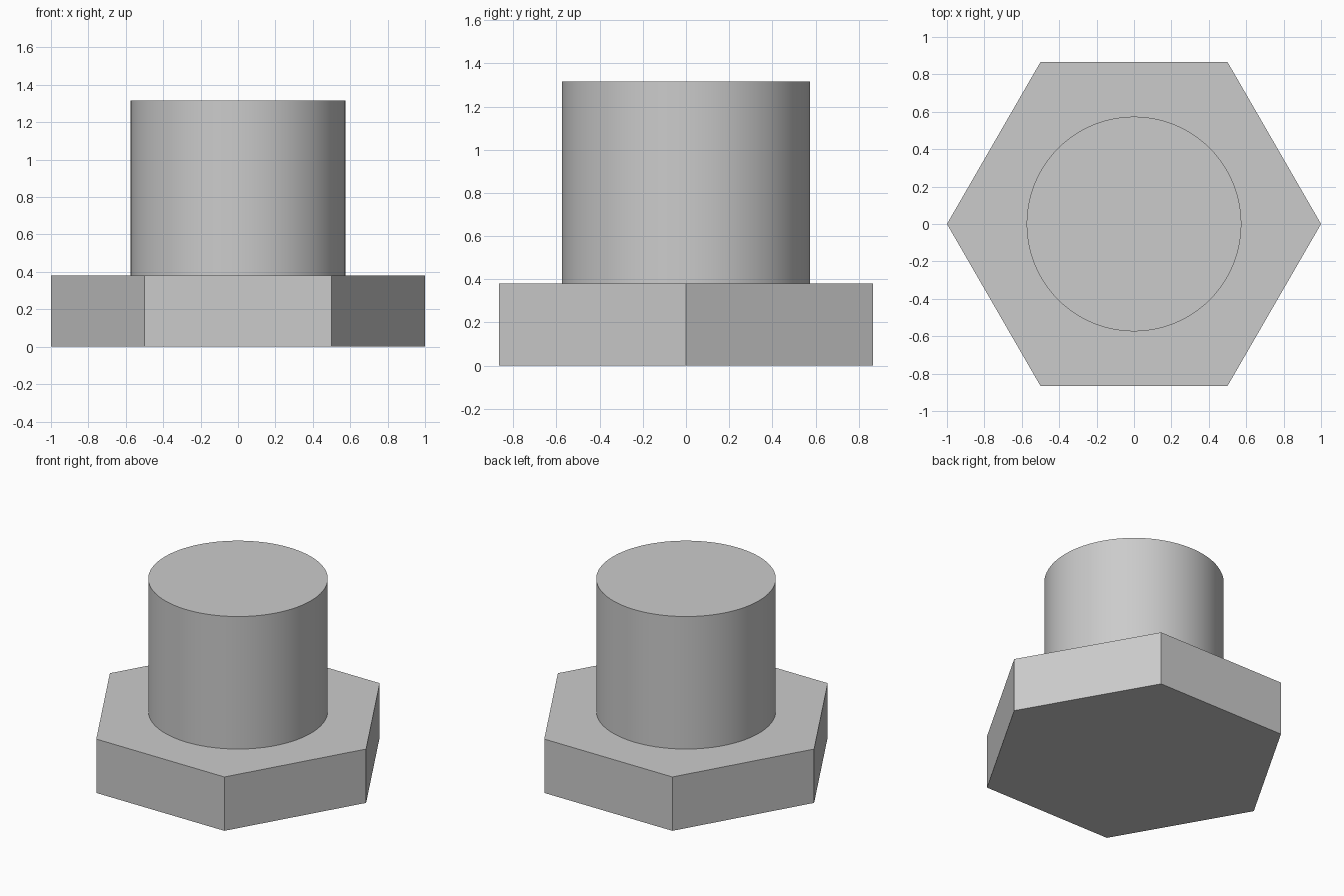
import bpy
import bmesh
from math import cos, sin, tau, radians

cube = bpy.data.objects.get("Cube")
if cube:
    bpy.data.objects.remove(cube, do_unlink=True)

HEAD_HEIGHT = 0.38
TOTAL_HEIGHT = 1.315

# One plain grey for the whole bolt
grey = bpy.data.materials.new("plain_grey")
grey.use_nodes = True
colour = (0.6, 0.6, 0.6, 1)
grey.diffuse_color = colour
grey.node_tree.nodes["Principled BSDF"].inputs["Base Color"].default_value = colour


def prism(name, sides, radius, bottom, top, closed_bottom=True):
    """Upright prism with its first corner on +x."""
    bm = bmesh.new()
    rings = [
        [bm.verts.new((radius * cos(tau * i / sides), radius * sin(tau * i / sides), z))
         for i in range(sides)]
        for z in (bottom, top)
    ]
    low, high = rings
    for i in range(sides):
        j = (i + 1) % sides
        bm.faces.new((low[i], low[j], high[j], high[i]))
    bm.faces.new(high)
    if closed_bottom:
        bm.faces.new(low[::-1])
    mesh = bpy.data.meshes.new(name)
    bm.to_mesh(mesh)
    bm.free()
    mesh.materials.append(grey)
    obj = bpy.data.objects.new(name, mesh)
    bpy.context.collection.objects.link(obj)
    return obj


# Hexagonal head, flat faced
prism("hex_head", 6, 1.0, 0, HEAD_HEIGHT)

# Round shank standing on the head, smooth sides with a sharp rim
shank = prism("round_shank", 96, 0.574, HEAD_HEIGHT, TOTAL_HEIGHT, closed_bottom=False)
bpy.ops.object.select_all(action="DESELECT")
shank.select_set(True)
bpy.context.view_layer.objects.active = shank
bpy.ops.object.shade_smooth_by_angle(angle=radians(30))
